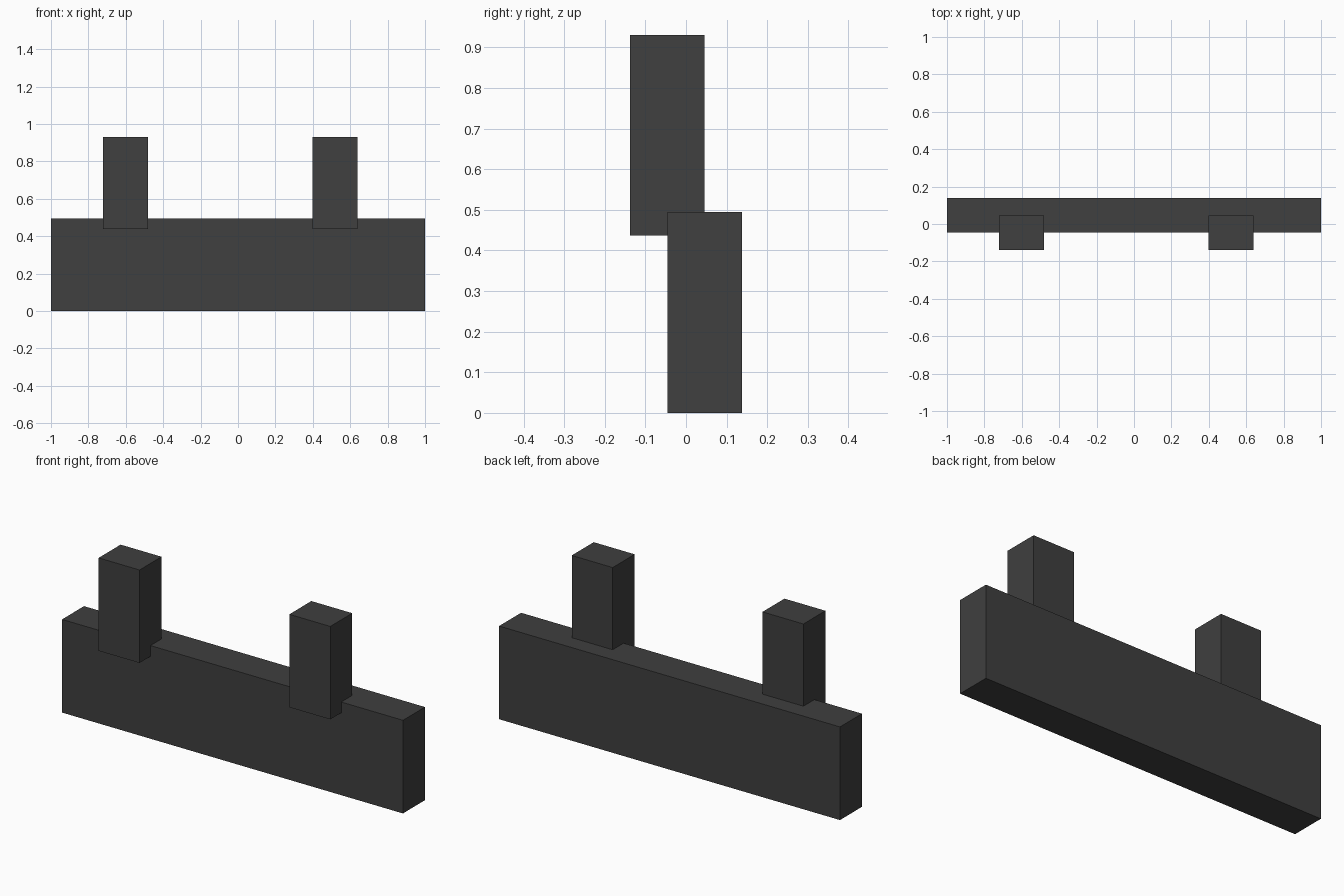
import bpy

if "Cube" in bpy.data.objects:
    bpy.data.objects.remove(bpy.data.objects["Cube"])

dark = bpy.data.materials.new("dark_grey")
dark.diffuse_color = (0.05, 0.05, 0.05, 1)
dark.use_nodes = True
dark.node_tree.nodes["Principled BSDF"].inputs["Base Color"].default_value = dark.diffuse_color


def box(name, lo, hi):
    """Axis-aligned box between two corners."""
    bpy.ops.mesh.primitive_cube_add(size=1, location=[(a + b) / 2 for a, b in zip(lo, hi)])
    ob = bpy.context.object
    ob.name = name
    ob.scale = [b - a for a, b in zip(lo, hi)]
    bpy.ops.object.transform_apply(location=False, rotation=False, scale=True)
    ob.data.materials.append(dark)
    return ob


# Long base bar
box("base_bar", (-1, -0.046, 0), (1, 0.138, 0.494))

# Two upright posts, set forward and sunk slightly into the bar
for name, x in (("left_post", -0.601), ("right_post", 0.518)):
    box(name, (x - 0.12, -0.138, 0.437), (x + 0.12, 0.046, 0.93))
